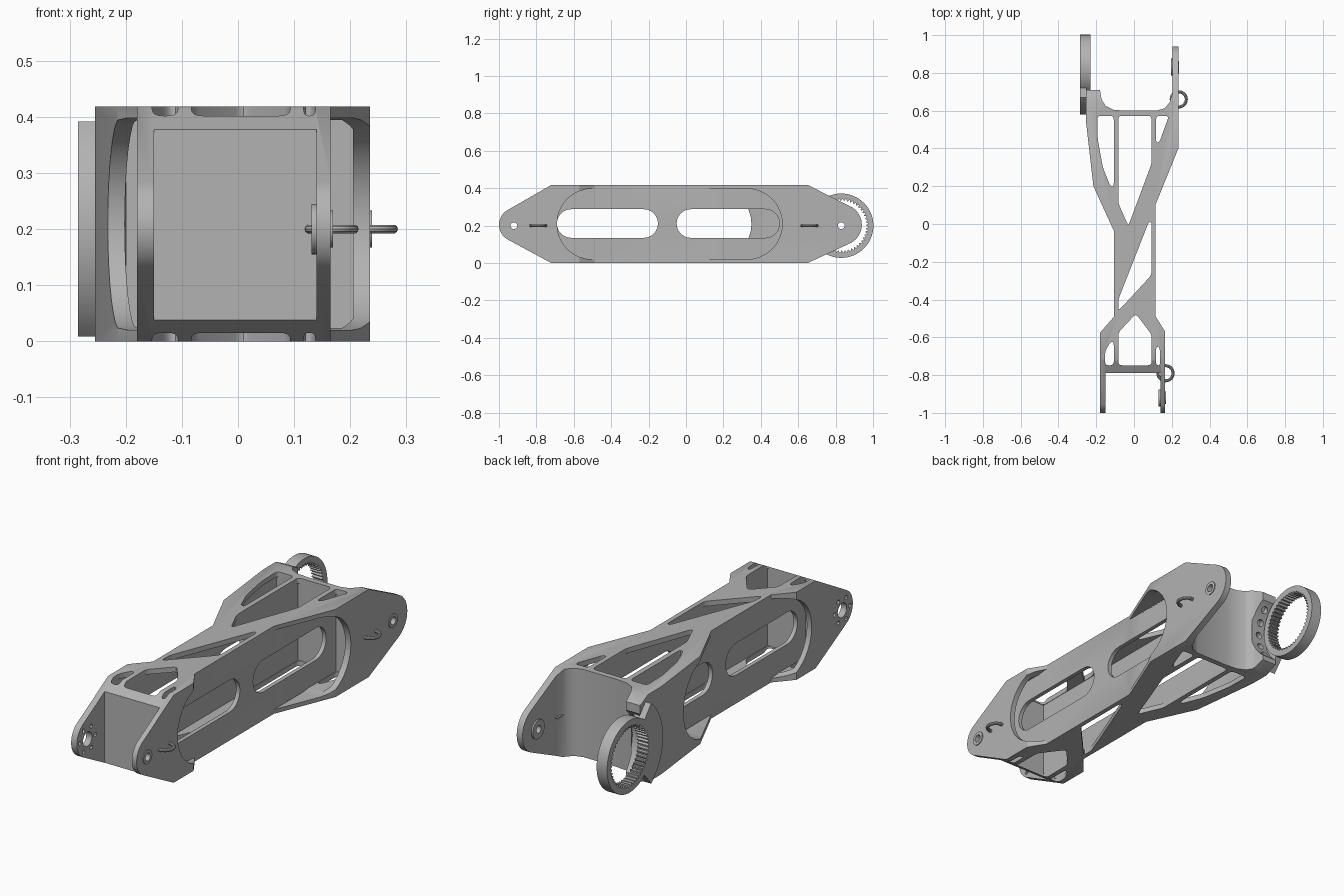
import bpy, bmesh
from math import sin, cos, pi, radians
from mathutils import Vector

cube = bpy.data.objects.get("Cube")
if cube:
    bpy.data.objects.remove(cube, do_unlink=True)

grey = bpy.data.materials.new("machined grey")
grey.use_nodes = True
grey.diffuse_color = (0.45, 0.45, 0.45, 1)
grey.node_tree.nodes["Principled BSDF"].inputs["Base Color"].default_value = (0.45, 0.45, 0.45, 1)


def finish(name, bm):
    bmesh.ops.recalc_face_normals(bm, faces=bm.faces)
    mesh = bpy.data.meshes.new(name)
    bm.to_mesh(mesh)
    bm.free()
    mesh.materials.append(grey)
    obj = bpy.data.objects.new(name, mesh)
    bpy.context.collection.objects.link(obj)
    return obj


def prism(name, pts, axis, lo, hi):
    """Extrude a 2D outline: axis x takes (y, z) points, axis z takes (x, y)."""
    bm = bmesh.new()

    def place(p, d):
        return (d, p[0], p[1]) if axis == "x" else (p[0], p[1], d)
    a = [bm.verts.new(place(p, lo)) for p in pts]
    b = [bm.verts.new(place(p, hi)) for p in pts]
    bm.faces.new(a)
    bm.faces.new(b)
    for i in range(len(pts)):
        j = (i + 1) % len(pts)
        bm.faces.new((a[i], a[j], b[j], b[i]))
    return finish(name, bm)


def arc(cy, cz, r, a0, a1, n=16):
    return [(cy + r * cos(radians(a0 + (a1 - a0) * i / n)),
             cz + r * sin(radians(a0 + (a1 - a0) * i / n))) for i in range(n + 1)]


def circle(cy, cz, r, n=24):
    return arc(cy, cz, r, 0, 360, n)[:-1]


def slot(y0, y1, z0, z1):
    r, c = (z1 - z0) / 2, (z0 + z1) / 2
    return arc(y1 - r, c, r, -90, 90) + arc(y0 + r, c, r, 90, 270)


def rounded(pts, r, n=4):
    out = []
    for i, p in enumerate(pts):
        p, a, b = Vector(p), Vector(pts[i - 1]), Vector(pts[(i + 1) % len(pts)])
        s = p + (a - p).normalized() * min(r, (a - p).length * 0.45)
        e = p + (b - p).normalized() * min(r, (b - p).length * 0.45)
        for k in range(n + 1):
            t = k / n
            out.append(tuple(s * (1 - t) ** 2 + p * (2 * t * (1 - t)) + e * t * t))
    return out


def boolean(target, tool, op="DIFFERENCE"):
    mod = target.modifiers.new("cut", "BOOLEAN")
    mod.operation, mod.solver, mod.object = op, "EXACT", tool
    dg = bpy.context.evaluated_depsgraph_get()
    mesh = bpy.data.meshes.new_from_object(target.evaluated_get(dg))
    target.modifiers.clear()
    target.data = mesh
    bpy.data.objects.remove(tool, do_unlink=True)


# Arm body: plan outline crossed with side profile
plan = [(-0.18, -1.1), (-0.18, -0.575), (-0.105, -0.49), (-0.105, -0.04), (-0.215, 0.2),
        (-0.255, 0.55), (-0.255, 0.71), (-0.18, 0.71), (-0.172, 0.66), (-0.15, 0.625),
        (-0.11, 0.605), (-0.05, 0.6), (0.12, 0.6), (0.16, 0.612), (0.187, 0.64), (0.203, 0.69),
        (0.205, 1.1), (0.235, 1.1), (0.235, 0.4), (0.115, 0.105), (0.115, -0.49),
        (0.165, -0.57), (0.165, -1.1), (0.14, -1.1), (0.14, -0.79), (-0.15, -0.79), (-0.15, -1.1)]
body = prism("arm_body", plan, "z", -0.1, 0.5)
side = ([(-0.72, 0.418), (0.65, 0.418)] + arc(0.83, 0.205, 0.11, 62, -62)
        + [(0.65, 0), (-0.72, 0)] + arc(-0.91, 0.205, 0.09, 242, 118))
boolean(body, prism("profile", side, "x", -0.4, 0.4), "INTERSECT")

# Hollows inside the box section and the flared ends
hollows = [
    [(-0.085, -0.75), (0.095, -0.75), (0.095, 0.575), (-0.085, 0.575)],
    [(0.115, 0.575), (0.205, 0.575), (0.205, 0.41), (0.115, 0.19)],
    [(-0.105, 0.575), (-0.2, 0.575), (-0.22, 0.5), (-0.185, 0.21), (-0.105, 0.04)],
    [(-0.105, -0.75), (-0.155, -0.75), (-0.155, -0.59), (-0.105, -0.54)],
    [(0.115, -0.75), (0.14, -0.75), (0.14, -0.585), (0.115, -0.55)]]
for pts in hollows:
    boolean(body, prism("hollow", pts, "z", 0.024, 0.394))

# Truss openings through the top and bottom plates
openings = [
    [(-0.107, 0.573), (-0.107, 0.2), (-0.125, 0.2), (-0.165, 0.3), (-0.192, 0.45), (-0.195, 0.573)],
    [(-0.083, 0.573), (0.093, 0.573), (0.093, 0.32), (-0.03, -0.01), (-0.083, 0.11)],
    [(0.117, 0.573), (0.185, 0.573), (0.135, 0.435), (0.117, 0.43)],
    [(0.093, 0.01), (0.078, 0.01), (-0.083, -0.4), (-0.083, -0.46), (0.093, -0.27)],
    [(-0.083, -0.748), (-0.083, -0.575), (0.01, -0.475), (0.093, -0.585), (0.093, -0.748)],
    [(-0.153, -0.748), (-0.153, -0.675), (-0.125, -0.625), (-0.107, -0.625), (-0.107, -0.748)],
    [(0.117, -0.748), (0.117, -0.65), (0.13, -0.65), (0.138, -0.67), (0.138, -0.748)]]
for pts in openings:
    boolean(body, prism("opening", rounded(pts, 0.02), "z", -0.1, 0.5))

# Long side windows in the flares, then slots in the inner walls
boolean(body, prism("flare", slot(-0.69, 0.515, 0.02, 0.398), "x", 0.1155, 0.4))
boolean(body, prism("flare", slot(-0.69, 0.35, 0.02, 0.398), "x", -0.4, -0.1055))
for y0, y1 in ((-0.69, -0.15), (-0.05, 0.5)):
    boolean(body, prism("slot", slot(y0, y1, 0.135, 0.288), "x", -0.125, 0.13))

# Pivot holes and the bolt circle
for y in (-0.92, 0.83):
    boolean(body, prism("hole", circle(y, 0.2, 0.018), "x", 0.1, 0.4))
boolean(body, prism("hole", circle(-0.92, 0.2, 0.034), "x", -0.4, -0.1))
for i in range(6):
    y, z = -0.92 + 0.058 * cos(i * pi / 3), 0.2 + 0.058 * sin(i * pi / 3)
    boolean(body, prism("bolt", circle(y, z, 0.01, 12), "x", -0.4, -0.1))

# Concave seat beside the gear ring, with radial holes
boolean(body, prism("seat", circle(0.83, 0.2, 0.19, 64), "x", -0.4, -0.165))
for i in range(-2, 3):
    a = pi + radians(19 * i)
    d = Vector((0, cos(a), sin(a)))
    bm = bmesh.new()
    bmesh.ops.create_cone(bm, cap_ends=True, segments=16, radius1=0.017, radius2=0.017, depth=0.05)
    hole = finish("radial_hole", bm)
    hole.rotation_euler = d.to_track_quat("Z", "Y").to_euler()
    hole.location = Vector((-0.215, 0.83, 0.2)) + d * 0.19
    boolean(body, hole)

parts = [body]

# Curved bracket and internally toothed ring
parts.append(prism("ring_bracket", arc(0.83, 0.2, 0.25, 130, 230)
                   + arc(0.83, 0.2, 0.172, 230, 130), "x", -0.285, -0.252))
ring = prism("gear_ring", circle(0.83, 0.2, 0.172, 64), "x", -0.285, -0.23)
teeth = []
for i in range(48):
    for k, r in enumerate((0.134, 0.134, 0.144, 0.144)):
        a = 2 * pi * (i + k / 4) / 48
        teeth.append((0.83 + r * cos(a), 0.2 + r * sin(a)))
boolean(ring, prism("teeth", teeth, "x", -0.4, -0.1))
parts.append(ring)


# Bosses around the pivots and cable loops on the outer side
def washer(name, y, r, lo, hi):
    obj = prism(name, circle(y, 0.2, r, 32), "x", lo, hi)
    boolean(obj, prism("bore", circle(y, 0.2, 0.018), "x", lo - 0.1, hi + 0.1))
    return obj


for end, y, x0, x1, loop_y in (("front", -0.92, 0.14, 0.165, -0.79), ("rear", 0.83, 0.205, 0.235, 0.66)):
    parts.append(washer(end + "_outer_boss", y, 0.033, x1 - 0.003, x1 + 0.004))
    parts.append(washer(end + "_inner_boss", y, 0.045, x0 - 0.009, x0 + 0.003))
    bpy.ops.mesh.primitive_torus_add(location=(x1 + 0.002, loop_y, 0.2), major_radius=0.04,
                                     minor_radius=0.008, major_segments=32, minor_segments=10)
    loop = bpy.context.object
    loop.name = end + "_cable_loop"
    loop.data.materials.append(grey)
    parts.append(loop)

bpy.ops.object.select_all(action="DESELECT")
for obj in parts:
    obj.select_set(True)
bpy.context.view_layer.objects.active = body
bpy.ops.object.shade_smooth_by_angle(angle=radians(30))
